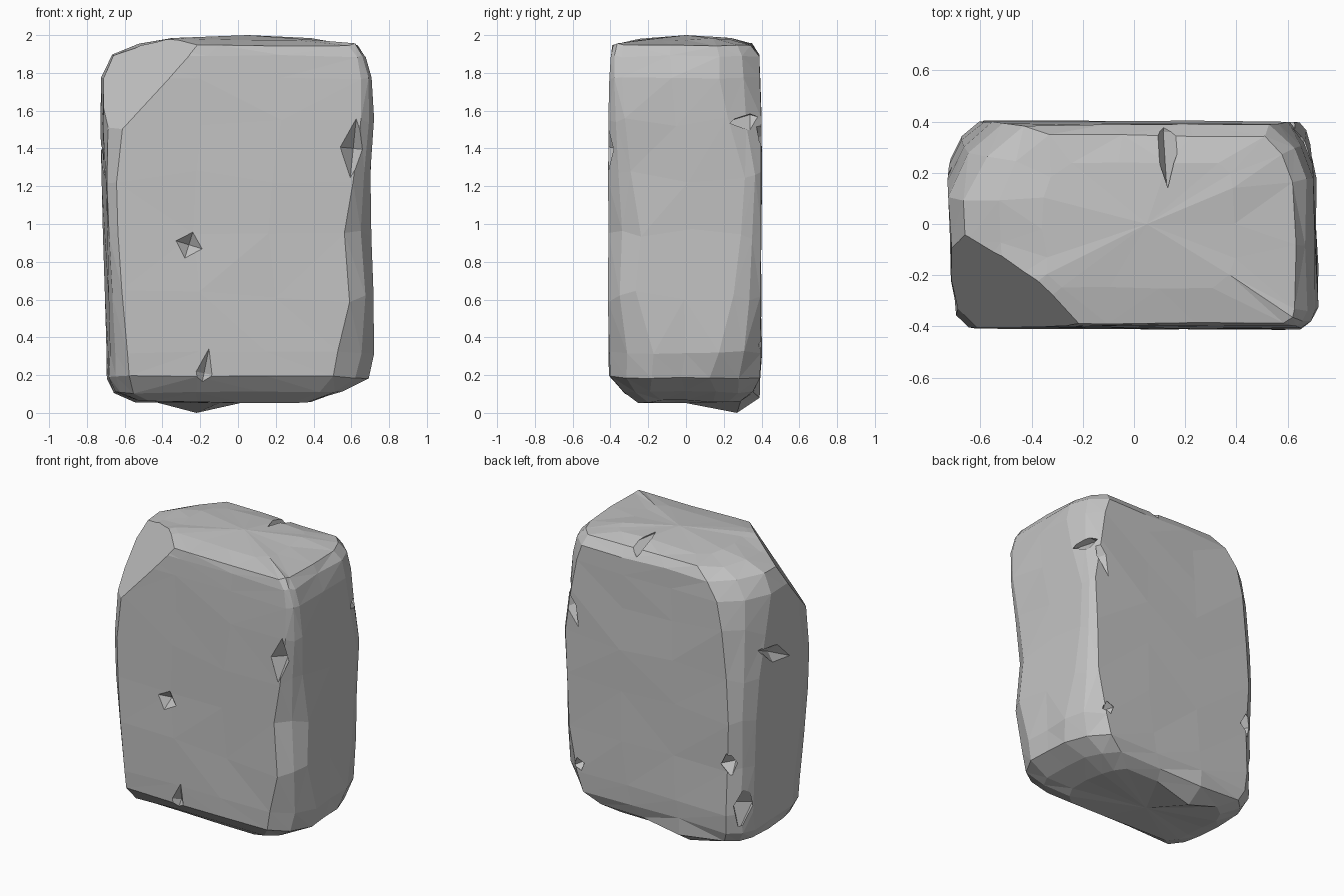
import bpy
import bmesh
import random
from mathutils import Euler, Matrix, Vector

random.seed(7)
cube = bpy.data.objects.get("Cube")
if cube:
    bpy.data.objects.remove(cube)

stone = bpy.data.materials.new("stone grey")
stone.use_nodes = True
stone.diffuse_color = (0.54, 0.54, 0.54, 1)
stone.node_tree.nodes["Principled BSDF"].inputs["Base Color"].default_value = (0.54, 0.54, 0.54, 1)


def ring(z, x0, x1, y0, y1, fl, fr, br, bl):
    """Outline of the block at one height: a rectangle with rounded-off corners."""
    p = [(x0 + .07 * fl, y0 + .005), (x1 - .1 * fr, y0),
         (x1, y0 + .12 * fr), (x1 - .01, y1 - .1 * br),
         (x1 - .07 * br, y1), (x0 + .11 * bl, y1),
         (x0, y1 - .14 * bl), (x0 + .015, y0 + .12 * fl)]
    points = []
    for i, a in enumerate(p):
        a, b = Vector((*a, z)), Vector((*p[(i + 1) % 8], z))
        steps = {0: 3, 4: 3}.get(i, 2)
        for s in range(steps):
            point = a.lerp(b, s / steps)
            if i % 2 and s:
                side = b - a
                point += Vector((side.y, -side.x, 0)) * .12
            points.append(point)
    return points


# Height, left and right, front and back, then corner cuts:
# front left, front right, back right, back left as seen from the front
levels = [
    (.06, -.55, .40, -.25, .29, 1.2, 1.0, 1.5, 1.0),
    (.11, -.66, .55, -.33, .36, 1.6, 1.2, 2.0, 1.0),
    (.19, -.70, .69, -.405, .39, 1.8, 1.9, 2.6, 1.1),
    (.32, -.70, .72, -.41, .40, 1.7, 2.0, 2.3, 1.0),
    (.62, -.70, .71, -.41, .395, 1.3, 1.2, 1.4, 1.0),
    (.95, -.71, .70, -.41, .395, 1.0, 1.4, 1.0, 1.0),
    (1.25, -.715, .705, -.41, .40, 1.0, 1.0, .9, 1.2),
    (1.55, -.725, .715, -.41, .395, 1.6, .7, 1.7, 1.6),
    (1.77, -.725, .705, -.405, .39, 1.5, .6, 2.1, 2.0),
    (1.89, -.66, .68, -.40, .385, 1.3, .5, 2.1, 2.1),
    (1.95, -.53, .63, -.39, .345, 1.3, .5, 1.8, 1.8),
    (1.978, -.36, .40, -.25, .24, 1.0, 1.0, 1.0, 1.0),
]

# Rough block
bm = bmesh.new()
rings = []
for n, level in enumerate(levels):
    wobble = .035 if 3 < n < 8 else .008
    row = []
    for p in ring(*level):
        offset = Vector((random.uniform(-.008, .008), random.uniform(-.005, .005),
                         random.uniform(-wobble, wobble)))
        row.append(bm.verts.new(p + offset))
    rings.append(row)

# Foot bulging down under the back
rings[0][11].co = (-.22, .27, 0)
rings[1][11].co = (-.22, .39, .08)

for low, high in zip(rings, rings[1:]):
    for i in range(len(low)):
        j = (i + 1) % len(low)
        bm.faces.new((low[i], low[j], high[j], high[i]))


def cap(row, peak):
    v = bm.verts.new(peak)
    for i, a in enumerate(row):
        bm.faces.new((a, row[(i + 1) % len(row)], v))


cap(rings[0], (-.1, 0, .052))
cap(rings[-1], (.05, 0, 2))
bmesh.ops.triangulate(bm, faces=bm.faces[:], quad_method='SHORT_EDGE')

# Broken upper corner
cut = bmesh.ops.bisect_plane(bm, geom=bm.verts[:] + bm.edges[:] + bm.faces[:],
                             plane_co=(-.61, -.40, 1.51), plane_no=(-.145, -.164, .135),
                             clear_outer=True)
rim = [e for e in cut["geom_cut"] if isinstance(e, bmesh.types.BMEdge)]
bmesh.ops.holes_fill(bm, edges=rim, sides=0)
bmesh.ops.triangulate(bm, faces=[f for f in bm.faces if len(f.verts) > 4])
bmesh.ops.recalc_face_normals(bm, faces=bm.faces[:])


def make_object(name, mesh_data):
    mesh = bpy.data.meshes.new(name)
    mesh_data.to_mesh(mesh)
    mesh_data.free()
    mesh.materials.append(stone)
    obj = bpy.data.objects.new(name, mesh)
    bpy.context.collection.objects.link(obj)
    return obj


block = make_object("stone_block", bm)

# Chips: place, half sizes, tilt about x and y
chips = [
    ((-.26, -.41, .89), (.08, .06, .08), (0, .3)),
    ((-.18, -.41, .21), (.05, .05, .14), (0, .2)),
    ((.61, -.41, 1.40), (.07, .09, .16), (0, .1)),
    ((.68, .34, 1.54), (.10, .13, .05), (0, .4)),
    ((.60, .40, 1.45), (.04, .05, .15), (0, .4)),
    ((.13, .36, 1.98), (.06, .25, .08), (0, .2)),
    ((.54, .39, .37), (.05, .05, .05), (0, .4)),
    ((-.60, .38, .67), (.07, .07, .09), (0, .2)),
    ((-.67, .33, .37), (.08, .10, .17), (0, -.2)),
    ((-.72, .05, 1.34), (.06, .24, .06), (.45, 0)),
]
bm = bmesh.new()
for place, size, tilt in chips:
    matrix = (Matrix.Translation(place) @ Euler((*tilt, 0)).to_matrix().to_4x4()
              @ Matrix.Diagonal((*size, 1)))
    tips = [bm.verts.new(matrix @ (Vector(axis) * side))
            for axis in Matrix.Identity(3) for side in (-1, 1)]
    bmesh.ops.convex_hull(bm, input=tips)
bmesh.ops.recalc_face_normals(bm, faces=bm.faces[:])
cutter = make_object("chip_cutter", bm)
cutter.hide_render = True

mod = block.modifiers.new("chips", 'BOOLEAN')
mod.operation = 'DIFFERENCE'
mod.solver = 'EXACT'
mod.use_self = True
mod.object = cutter

# Keep the chipped result and drop the cutter
graph = bpy.context.evaluated_depsgraph_get()
chipped = bpy.data.meshes.new_from_object(block.evaluated_get(graph))
block.modifiers.clear()
block.data = chipped
block.data.shade_flat()
bpy.data.objects.remove(cutter)
